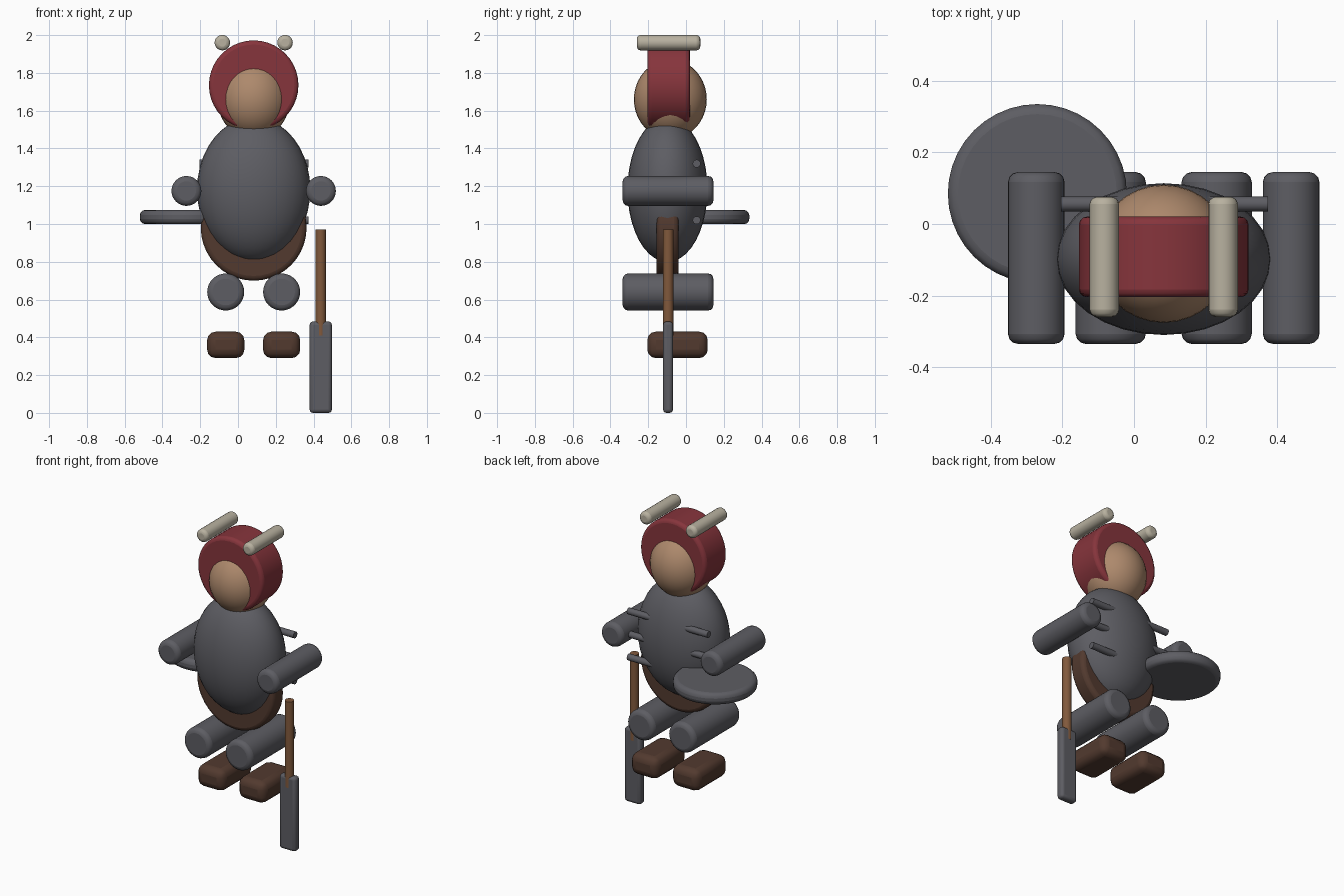
import bpy
from math import radians, pi

if "Cube" in bpy.data.objects:
    bpy.data.objects.remove(bpy.data.objects["Cube"])

CX, CY = 0.083, -0.095   # body axis


def material(name, rgb):
    m = bpy.data.materials.new(name)
    m.diffuse_color = (*rgb, 1)
    m.use_nodes = True
    m.node_tree.nodes["Principled BSDF"].inputs["Base Color"].default_value = m.diffuse_color
    return m


SKIN = material("skin", (0.42, 0.25, 0.15))
RED = material("red", (0.24, 0.035, 0.045))
LEATHER = material("leather", (0.085, 0.042, 0.028))
WOOD = material("wood", (0.22, 0.10, 0.045))
BONE = material("bone", (0.48, 0.44, 0.35))
STEEL = material("steel", (0.11, 0.11, 0.125))


def finish(name, mat, bevel=0):
    ob = bpy.context.object
    ob.name = name
    ob.data.materials.append(mat)
    bpy.ops.object.transform_apply(location=False, rotation=True, scale=True)
    if bevel:
        b = ob.modifiers.new("bevel", 'BEVEL')
        b.width, b.segments, b.limit_method = bevel, 3, 'ANGLE'
    bpy.ops.object.shade_smooth_by_angle(angle=radians(35))
    return ob


def ellipsoid(name, loc, size, mat):
    bpy.ops.mesh.primitive_uv_sphere_add(segments=32, ring_count=20, radius=1, location=loc)
    bpy.context.object.scale = size
    return finish(name, mat)


def rod(name, loc, r, length, axis, mat, bevel=0, sides=32):
    rot = {'x': (0, pi / 2, 0), 'y': (pi / 2, 0, 0), 'z': (0, 0, 0)}[axis]
    bpy.ops.mesh.primitive_cylinder_add(vertices=sides, radius=r, depth=length,
                                        location=loc, rotation=rot)
    return finish(name, mat, bevel)


def box(name, loc, size, mat, bevel):
    bpy.ops.mesh.primitive_cube_add(size=1, location=loc)
    bpy.context.object.scale = size
    return finish(name, mat, bevel)


# Torso, head and the discs they poke through
ellipsoid("torso", (CX, -0.098, 1.182), (0.30, 0.212, 0.383), STEEL)
ellipsoid("head", (CX, -0.083, 1.66), (0.192, 0.193, 0.21), SKIN)
rod("hood", (CX, -0.092, 1.735), 0.237, 0.225, 'y', RED, 0.022, 40)
rod("belt", (CX, -0.097, 0.98), 0.28, 0.116, 'y', LEATHER, 0.025, 40)

# Paired parts on both sides
for side, s in (("left", -1), ("right", 1)):
    rod(f"{side}_horn", (CX + s * 0.166, -0.092, 1.96), 0.041, 0.335, 'y', BONE, 0.02, 20)
    rod(f"{side}_arm", (CX + s * 0.356, CY, 1.175), 0.079, 0.48, 'y', STEEL, 0.028)
    rod(f"{side}_leg", (CX + s * 0.148, CY, 0.64), 0.098, 0.48, 'y', STEEL, 0.028)
    box(f"{side}_foot", (CX + s * 0.148, -0.045, 0.36), (0.197, 0.32, 0.14), LEATHER, 0.045)

# Thin back ribs running through the torso
for i in range(3):
    rod(f"back_rib_{i + 1}", (CX + 0.002, 0.056, 1.02 + 0.15 * i), 0.021, 0.578, 'x', STEEL, 0, 16)

# Round shield lying flat
rod("shield", (-0.27, 0.085, 1.037), 0.25, 0.075, 'z', STEEL, 0.028, 40)

# Sword pointing down
box("blade", (0.438, CY, 0.242), (0.118, 0.052, 0.484), STEEL, 0.018)
rod("handle", (0.438, CY, 0.69), 0.028, 0.56, 'z', WOOD, 0, 16)
